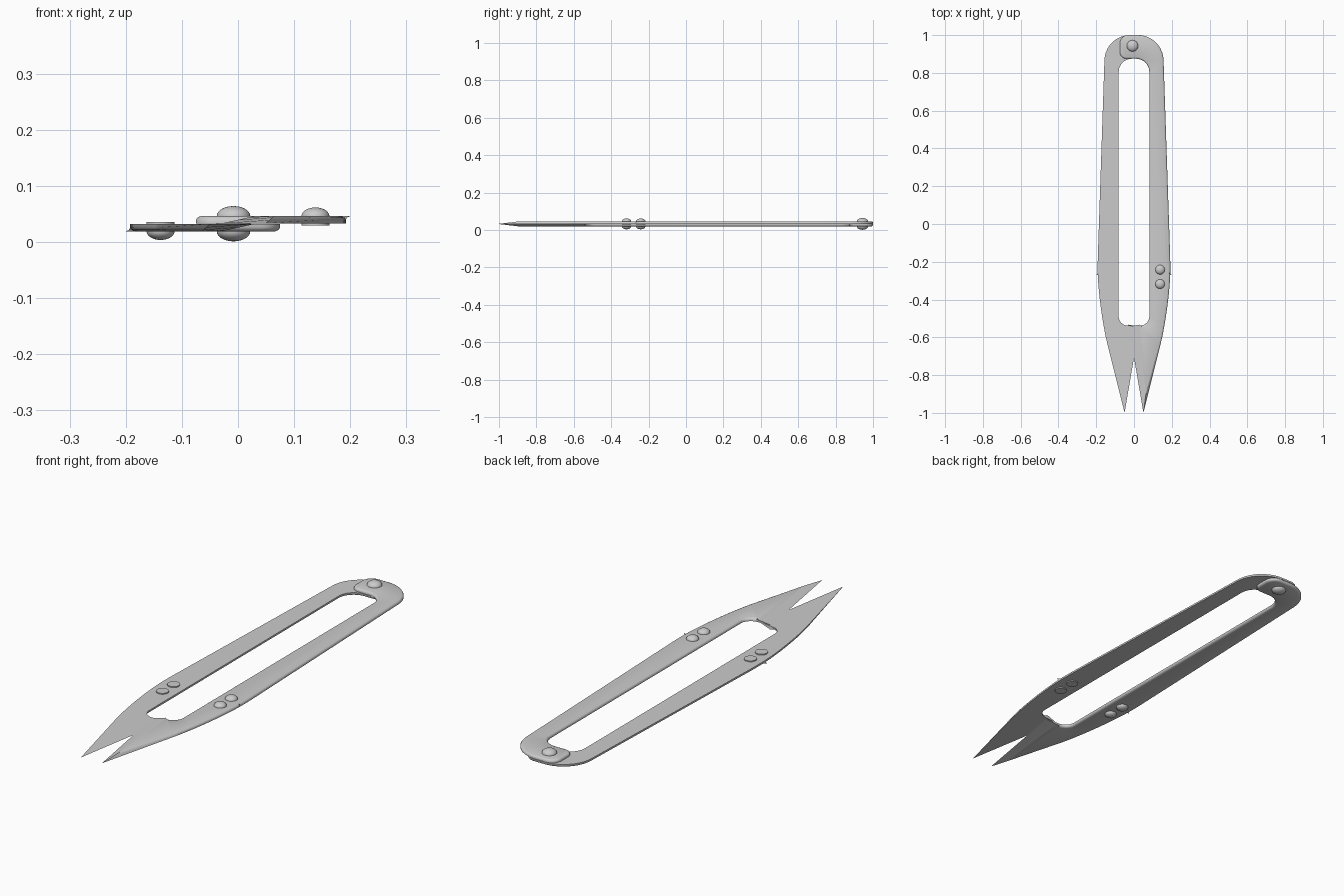
import bpy, bmesh, math
from mathutils import Vector, Matrix

if "Cube" in bpy.data.objects:
    bpy.data.objects.remove(bpy.data.objects["Cube"])

C = 0.0325           # height of the plane between the two blades
GAP, T = 0.0008, 0.0135


def finish(bm, name, flip=False):
    if flip:         # half turn about the long axis through the mid plane
        c = Vector((0, 0, C))
        bmesh.ops.rotate(bm, verts=bm.verts, cent=c, matrix=Matrix.Rotation(math.pi, 3, 'Y'))
    bmesh.ops.recalc_face_normals(bm, faces=bm.faces)
    me = bpy.data.meshes.new(name)
    bm.to_mesh(me)
    bm.free()
    ob = bpy.data.objects.new(name, me)
    bpy.context.collection.objects.link(ob)
    bpy.ops.object.select_all(action='DESELECT')
    ob.select_set(True)
    bpy.context.view_layer.objects.active = ob
    bpy.ops.object.shade_smooth_by_angle(angle=math.radians(35))
    return ob


def rounded(corners, n=10):
    """Round each (x, y, tangent length) corner of a closed outline."""
    out = []
    for i, (x, y, r) in enumerate(corners):
        p = Vector((x, y))
        if r == 0:
            out.append(p)
            continue
        a = (Vector(corners[i - 1][:2]) - p).normalized() * r + p
        b = (Vector(corners[(i + 1) % len(corners)][:2]) - p).normalized() * r + p
        for k in range(n + 1):
            t = k / n
            # blend that stays close to a circular arc
            w = 1.4 * t * (1 - t)
            d = (1 - t) ** 2 + w + t * t
            out.append(((1 - t) ** 2 * a + w * p + t * t * b) / d)
    return out


TIP, HEEL = (0.05, -1.0), (-0.028, -0.543)
OUTLINE = [(*TIP, 0), (0.187, -0.45, 0.19), (0.193, -0.22, 0.05), (0.152, 1.0, 0.13),
           (-0.075, 1.0, 0.045), (-0.075, 0.875, 0.035), (0.081, 0.875, 0.07),
           (0.081, -0.533, 0.042), (*HEEL, 0)]


def blade(name, flip):
    pts = rounded(OUTLINE)
    n = len(pts)
    # ground cutting edge: tip and heel slope back to these points on top
    ground = {0: Vector((0.064, -0.89)), n - 1: Vector((0.03, -0.533))}
    bm = bmesh.new()
    rings = []
    for h, inset in ((0, 0), (0.006, 0), (0.0105, 0.003), (0.0129, 0.009)):
        ring = []
        for i, p in enumerate(pts):
            if i in ground:
                q = p.lerp(ground[i], h / 0.0129)
            else:
                d = (pts[(i + 1) % n] - pts[i - 1]).normalized()
                q = p - Vector((d.y, -d.x)) * inset
            ring.append(bm.verts.new((q.x, q.y, C + GAP + h)))
        rings.append(ring)
    for a, b in zip(rings, rings[1:]):
        for i in range(n):
            j = (i + 1) % n
            bm.faces.new((a[i], a[j], b[j], b[i]))
    bm.faces.new(rings[0])
    bm.faces.new(rings[-1])
    bm.normal_update()   # needed for a correct fill of the concave faces
    bmesh.ops.triangulate(bm, faces=[f for f in bm.faces if len(f.verts) > 4])
    return finish(bm, name, flip)


def lathe(name, x, y, profile, flip=False, seg=32):
    bm = bmesh.new()
    vs = [bm.verts.new((x + r, y, z)) for r, z in profile]
    es = [bm.edges.new(e) for e in zip(vs, vs[1:])]
    bmesh.ops.spin(bm, geom=vs + es, cent=(x, y, 0), axis=(0, 0, 1),
                   angle=2 * math.pi, steps=seg)
    bmesh.ops.remove_doubles(bm, verts=bm.verts, dist=1e-5)
    return finish(bm, name, flip)


def dome(r, z0, z1):
    return [(r * math.cos(k * math.pi / 12), z0 + (z1 - z0) * math.sin(k * math.pi / 12))
            for k in range(6)] + [(0, z1)]


# Two identical blades, one turned over
for name, flip in (("upper_blade", False), ("lower_blade", True)):
    blade(name, flip)
    # Pair of small rivets on each blade
    for k, y in enumerate((-0.242, -0.318)):
        prof = [(0, C - 0.0035), (0.025, C - 0.0035)] + dome(0.025, C + 0.0135, C + 0.029)
        lathe(f"{name}_rivet_{k + 1}", 0.138, y, prof, flip)

# Pivot rivet, domed on both sides
up = dome(0.03, C + 0.0135, C + 0.0315)
lathe("pivot_rivet", -0.008, 0.943, [(r, 2 * C - z) for r, z in reversed(up)] + up)
